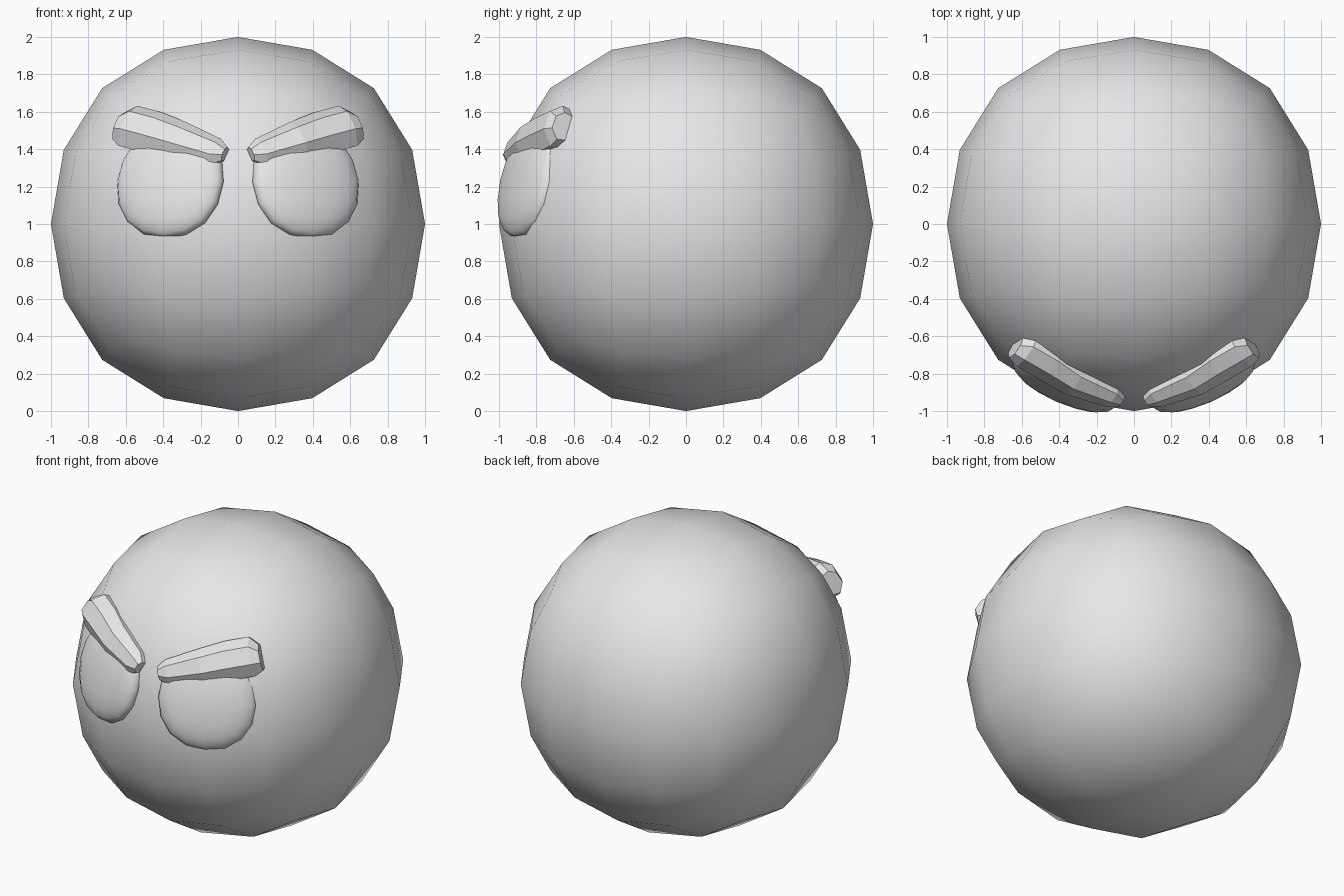
import bpy, bmesh
from mathutils import Vector, Matrix

if "Cube" in bpy.data.objects:
    bpy.data.objects.remove(bpy.data.objects["Cube"], do_unlink=True)

CENTRE = Vector((0, 0, 1))
LIMIT = 0.8395  # reach of a smoothed unit cube along its axes

grey = bpy.data.materials.new("plain grey")
grey.use_nodes = True
colour = (0.8, 0.8, 0.8, 1)
grey.diffuse_color = colour
grey.node_tree.nodes["Principled BSDF"].inputs["Base Color"].default_value = colour


def add_object(name, bm, smooth):
    bmesh.ops.recalc_face_normals(bm, faces=bm.faces[:])
    for f in bm.faces:
        f.smooth = smooth
    mesh = bpy.data.meshes.new(name)
    bm.to_mesh(mesh)
    bm.free()
    mesh.materials.append(grey)
    obj = bpy.data.objects.new(name, mesh)
    bpy.context.collection.objects.link(obj)
    return obj


def round_cube(name, matrix):
    """A cube smoothed into a coarse ball."""
    bm = bmesh.new()
    bmesh.ops.create_cube(bm, size=2 / LIMIT)
    obj = add_object(name, bm, True)
    obj.matrix_world = matrix
    sub = obj.modifiers.new("round", 'SUBSURF')
    sub.levels = sub.render_levels = 2
    return obj


def brow(name, side):
    """Hexagonal bar lofted along the ball, thicker toward the outside."""
    path = [((0.07, -0.95, 1.375), 0.33), ((0.12, -0.92, 1.385), 0.66),
            ((0.32, -0.835, 1.45), 0.90), ((0.45, -0.75, 1.49), 1.0),
            ((0.58, -0.675, 1.525), 1.0), ((0.635, -0.66, 1.525), 0.66)]
    section = [(-0.07, -0.10), (0.01, -0.13), (0.08, -0.06),
               (0.08, 0.05), (0.02, 0.115), (-0.06, 0.115)]
    along = (Vector(path[-2][0]) - Vector(path[1][0])).normalized()
    bm = bmesh.new()
    rings = []
    for point, size in path:
        p = Vector(point)
        out = p - CENTRE
        out = (out - along * out.dot(along)).normalized()
        up = along.cross(out)
        up *= 1 if up.z > 0 else -1
        ring = []
        for a, b in section:
            v = p + (out * a + up * b) * size
            ring.append(bm.verts.new((v.x * side, v.y, v.z)))
        rings.append(ring)
    for r, s in zip(rings, rings[1:]):
        for i in range(len(r)):
            j = (i + 1) % len(r)
            bm.faces.new((r[i], r[j], s[j], s[i]))
    bm.faces.new(rings[0])
    bm.faces.new(rings[-1])
    add_object(name, bm, False)


# Body
round_cube("body", Matrix.Translation(CENTRE))

# Eyes: flattened balls sunk into the body; brows above them
for side, label in ((1, "left"), (-1, "right")):
    out = Vector((0.365 * side, -0.845, 0.225)).normalized()
    turn = out.to_track_quat('Z', 'Y').to_matrix().to_4x4()
    place = Matrix.Translation(CENTRE + out * 0.94)
    round_cube(label + "_eye", place @ turn @ Matrix.Diagonal((0.31, 0.31, 0.1, 1)))
    brow(label + "_brow", side)
